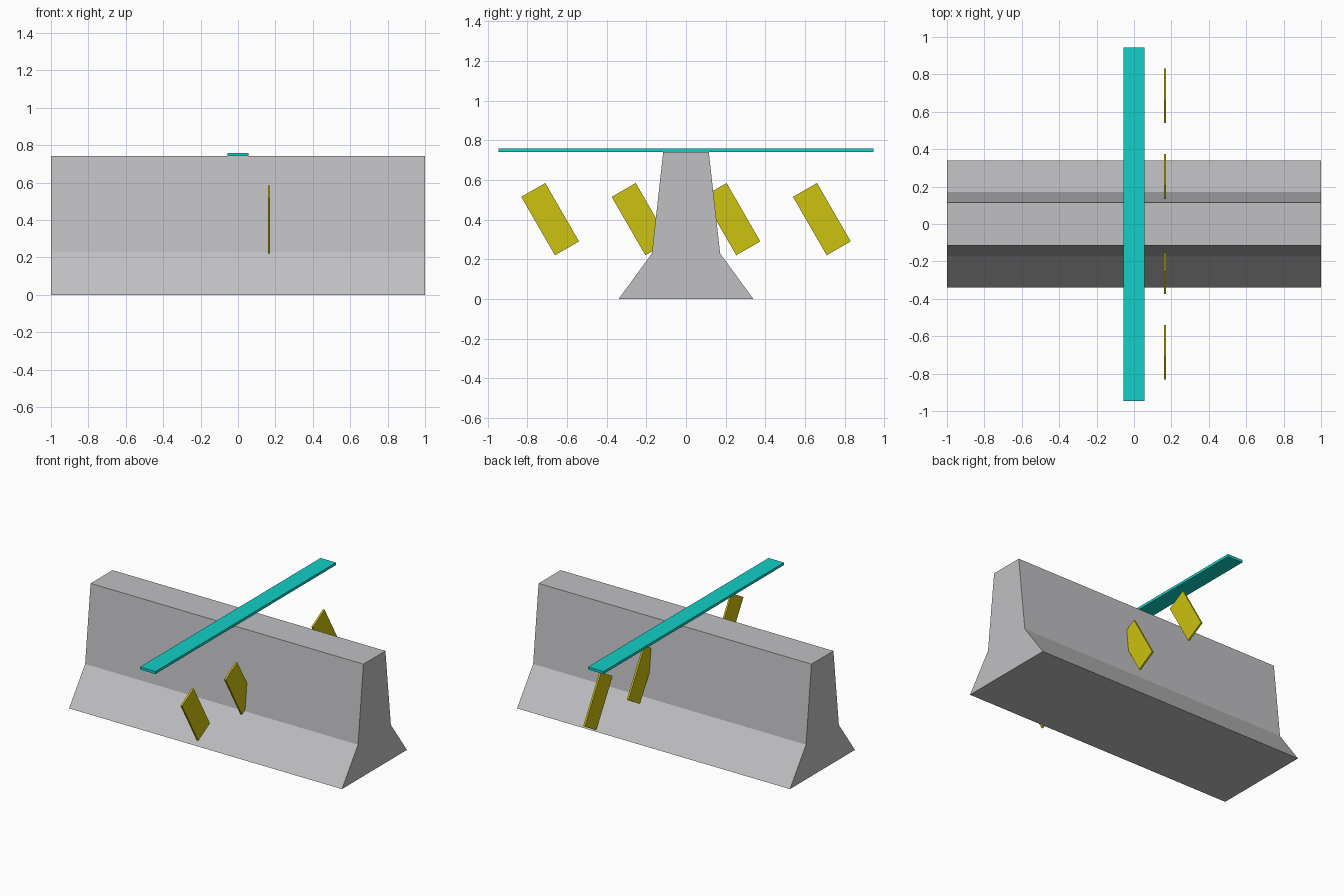
import bpy, bmesh, math

if "Cube" in bpy.data.objects:
    bpy.data.objects.remove(bpy.data.objects["Cube"])


def material(name, rgb):
    m = bpy.data.materials.new(name)
    m.diffuse_color = (*rgb, 1.0)
    m.use_nodes = True
    m.node_tree.nodes["Principled BSDF"].inputs["Base Color"].default_value = m.diffuse_color
    return m


concrete = material("concrete grey", (0.53, 0.53, 0.545))
yellow = material("warning yellow", (0.61, 0.54, 0.005))
cyan = material("bright cyan", (0.005, 0.63, 0.57))


def add_object(name, bm, mat):
    bmesh.ops.recalc_face_normals(bm, faces=bm.faces)
    mesh = bpy.data.meshes.new(name)
    bm.to_mesh(mesh)
    bm.free()
    mesh.materials.append(mat)
    ob = bpy.data.objects.new(name, mesh)
    bpy.context.collection.objects.link(ob)
    return ob


def box(name, size, location, mat, tilt=0.0):
    bm = bmesh.new()
    bmesh.ops.create_cube(bm, size=1.0)
    bmesh.ops.scale(bm, vec=size, verts=bm.verts)
    ob = add_object(name, bm, mat)
    ob.location = location
    ob.rotation_euler.x = tilt
    return ob


# Concrete barrier: half profile mirrored in y, extruded along x
half = [(0.34, 0.0), (0.172, 0.23), (0.115, 0.742)]
profile = half + [(-y, z) for y, z in reversed(half)]
bm = bmesh.new()
face = bm.faces.new([bm.verts.new((-1.0, y, z)) for y, z in profile])
ext = bmesh.ops.extrude_face_region(bm, geom=[face])
bmesh.ops.translate(bm, vec=(2.0, 0, 0),
                    verts=[g for g in ext["geom"] if isinstance(g, bmesh.types.BMVert)])
add_object("barrier", bm, concrete)

# Thin strip lying across the top
box("top_strip", (0.113, 1.89, 0.017), (0, 0, 0.7495), cyan)

# Tilted warning plates in one row across the barrier
for i, y in enumerate((-0.685, -0.229, 0.229, 0.685)):
    box(f"warning_plate_{i + 1}", (0.012, 0.14, 0.34), (0.166, y, 0.403),
        yellow, math.radians(30))
